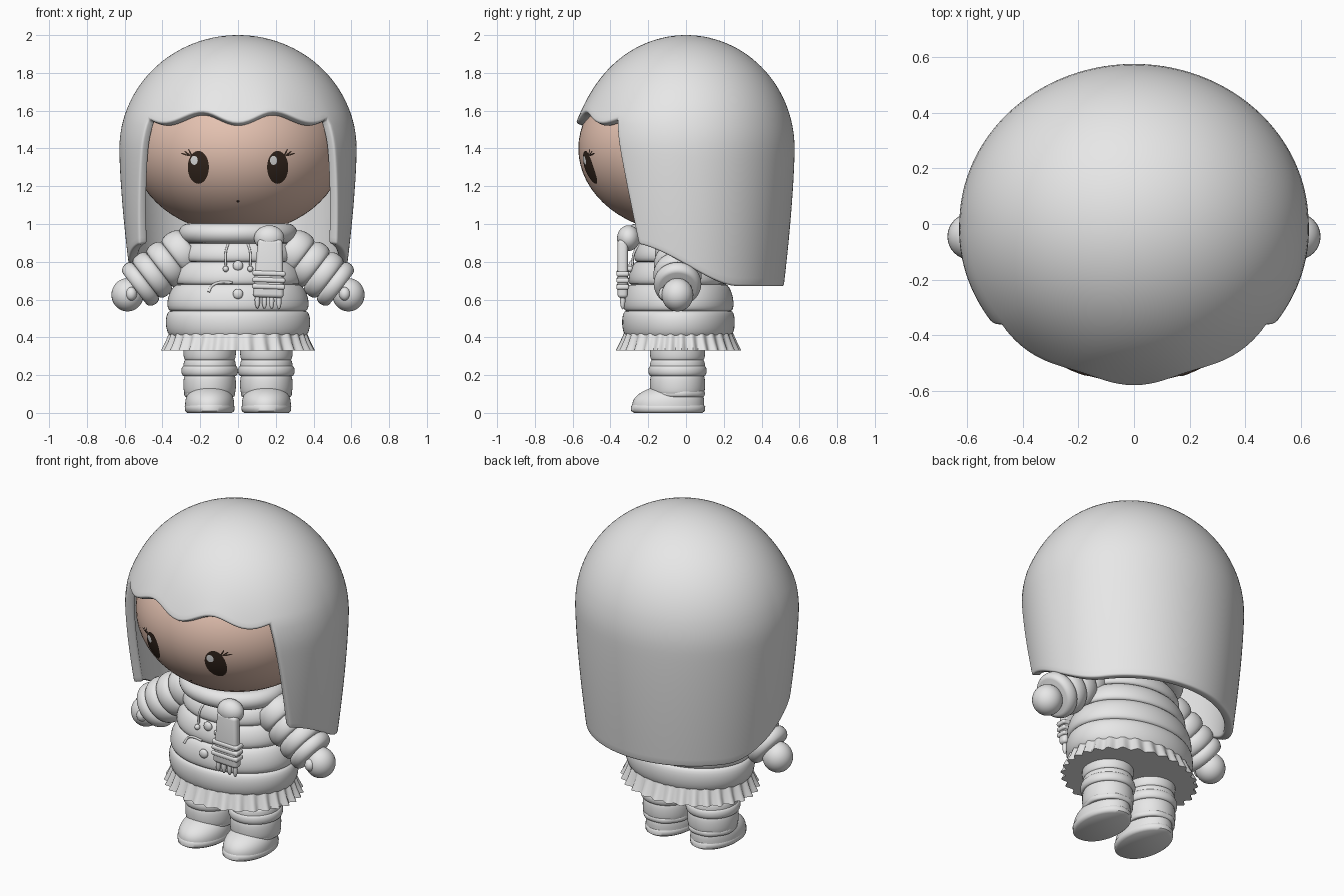
import bpy, bmesh
from math import sin, cos, pi, sqrt, radians, acos
from mathutils import Vector, Matrix

cube = bpy.data.objects.get("Cube")
if cube:
    bpy.data.objects.remove(cube, do_unlink=True)


def material(name, colour):
    m = bpy.data.materials.new(name)
    m.use_nodes = True
    m.diffuse_color = (*colour, 1)
    m.node_tree.nodes["Principled BSDF"].inputs["Base Color"].default_value = (*colour, 1)
    return m


GREY = material("soft_grey", (0.8, 0.8, 0.8))
SKIN = material("skin", (0.78, 0.54, 0.44))
DARK = material("dark_brown", (0.035, 0.02, 0.013))


def finish(name, bm, mat=GREY, angle=40):
    bmesh.ops.recalc_face_normals(bm, faces=bm.faces)
    me = bpy.data.meshes.new(name)
    bm.to_mesh(me)
    bm.free()
    me.materials.append(mat)
    ob = bpy.data.objects.new(name, me)
    bpy.context.collection.objects.link(ob)
    bpy.ops.object.select_all(action='DESELECT')
    ob.select_set(True)
    bpy.context.view_layer.objects.active = ob
    bpy.ops.object.shade_smooth_by_angle(angle=radians(angle))
    return ob


def loft(name, sections, n=48, wave=None, matrix=None, angle=40):
    """Closed stack of ellipses, each (cx, cy, z, rx, ry)."""
    bm = bmesh.new()
    rings = []
    for k, (cx, cy, z, rx, ry) in enumerate(sections):
        ring = []
        for i in range(n):
            a = 2 * pi * i / n
            w = 1 + (wave(a, k) if wave else 0)
            ring.append(bm.verts.new((cx + rx * w * cos(a), cy + ry * w * sin(a), z)))
        rings.append(ring)
    for lo, hi in zip(rings, rings[1:]):
        for i in range(n):
            j = (i + 1) % n
            bm.faces.new((lo[i], lo[j], hi[j], hi[i]))
    bm.faces.new(rings[0])
    bm.faces.new(rings[-1])
    if matrix:
        bm.transform(matrix)
    return finish(name, bm, angle=angle)


def puffs(stops, bulge, ratio, cx=0, cy=0, steps=10):
    """Sections for padded tubes; stops are (z, seam radius)."""
    out = []
    for (z0, r0), (z1, r1) in zip(stops, stops[1:]):
        for i in range(steps + 1):
            t = (1 - cos(pi * i / steps)) / 2
            r = r0 + (r1 - r0) * t + bulge * sqrt(max(0, 1 - (2 * t - 1) ** 2))
            out.append((cx, cy, z0 + (z1 - z0) * t, r, r * ratio))
    return out


def ball(name, loc, size, mat=GREY, seg=32):
    bm = bmesh.new()
    bmesh.ops.create_uvsphere(bm, u_segments=seg, v_segments=seg // 2, radius=1)
    bm.transform(Matrix.Translation(loc) @ Matrix.Diagonal((*size, 1)))
    return finish(name, bm, mat)


def tube(name, points, radius):
    cu = bpy.data.curves.new(name, 'CURVE')
    cu.dimensions = '3D'
    cu.bevel_depth = radius
    cu.bevel_resolution = 3
    cu.use_fill_caps = True
    sp = cu.splines.new('BEZIER')
    sp.bezier_points.add(len(points) - 1)
    for bp, p in zip(sp.bezier_points, points):
        bp.co = p
        bp.handle_left_type = bp.handle_right_type = 'AUTO'
    ob = bpy.data.objects.new(name, cu)
    cu.materials.append(GREY)
    bpy.context.collection.objects.link(ob)


# Head
HX, HY, HZ, HC = 0.56, 0.57, 0.45, 1.4
ball("head", (0, 0, HC), (HX, HY, HZ), SKIN, 64)


def face_patch(name, cx, cz, rx, rz, lift, mat, tilt=0):
    """Thin ellipse laid on the face."""
    bm = bmesh.new()
    bmesh.ops.create_circle(bm, cap_ends=True, cap_tris=True, segments=28, radius=1)
    bmesh.ops.subdivide_edges(bm, edges=bm.edges[:], cuts=2, use_grid_fill=True)
    for v in bm.verts:
        a, b = v.co.x * rx, v.co.y * rz
        x = cx + a * cos(tilt) - b * sin(tilt)
        z = cz + a * sin(tilt) + b * cos(tilt)
        d = 1 - (x / HX) ** 2 - ((z - HC) / HZ) ** 2
        v.co = (x, -HY * sqrt(d) - lift, z)
    finish(name, bm, mat)


for side, s in (("right", -1), ("left", 1)):
    face_patch(side + "_eye", s * 0.21, 1.3, 0.056, 0.087, 0.004, DARK)
    face_patch(side + "_eye_shine", s * 0.21 - 0.022, 1.337, 0.019, 0.024, 0.007, GREY)
    for i in range(3):
        face_patch(f"{side}_lash_{i}", s * (0.252 + 0.014 * i), 1.376 - 0.004 * i,
                   0.024, 0.004, 0.005, DARK, s * (1.1 - 0.4 * i))
face_patch("mouth", 0, 1.12, 0.008, 0.006, 0.004, DARK)

# Hair: dome with scalloped fringe, and a long curtain round sides and back
N, START = 144, 50


def hair_point(th, z, flare=1.0):
    if z > 1.4:
        s = sqrt(max(0, 1 - ((z - 1.4) / 0.6) ** 2))
    else:
        s = 1 - 0.1 * ((1.4 - z) / 0.73) ** 1.5
    return Vector((0.627 * s * sin(th) * flare, -0.575 * s * cos(th) * flare, z))


bm = bmesh.new()
columns = []
for i in range(N):
    deg = -180 + 360 * i / N
    th = radians(deg)
    front = abs(deg) < START + 0.1
    x = 0.6 * sin(th)
    edge = 1.565 - 0.03 * cos(2 * pi * x / 0.38) if front else 1.56
    end = acos((edge - 1.4) / 0.6)
    col = []
    for k in range(25):
        t = k / 24
        mask = max(0, cos(th)) if abs(deg) < 90 else 0
        col.append(bm.verts.new(hair_point(th, 1.4 + 0.6 * cos(end * t), 1 + 0.04 * mask * t ** 6)))
    if abs(deg) > START - 0.1:
        sign = 1 if deg > 0 else -1

        def warp(z):
            f = (1.56 - z) / 0.65
            return sign * radians(180 - (180 - abs(deg)) * (1 - 0.092 * f))
        y = -0.53 * cos(warp(0.85))
        t = min(1, max(0, (y + 0.3) / 0.58))
        low = 0.9 - 0.23 * t * t * (3 - 2 * t)
        for k in range(1, 21):
            z = edge + (low - edge) * k / 20
            col.append(bm.verts.new(hair_point(warp(z), z, 1 + 0.04 * mask * (1 - k / 20))))
    columns.append(col)
for i in range(N):
    a, b = columns[i], columns[(i + 1) % N]
    for k in range(min(len(a), len(b)) - 1):
        bm.faces.new((a[k], a[k + 1], b[k + 1], b[k]))
bmesh.ops.remove_doubles(bm, verts=bm.verts, dist=0.0005)
hair = finish("hair", bm, angle=70)
if max(hair.data.polygons, key=lambda p: p.center.z).normal.z < 0:
    hair.data.flip_normals()
mod = hair.modifiers.new("thickness", 'SOLIDIFY')
mod.thickness, mod.offset = 0.05, -1
mod = hair.modifiers.new("soft_edge", 'BEVEL')
mod.width, mod.segments, mod.angle_limit = 0.012, 3, radians(50)

# Padded coat
CY, RATIO = -0.04, 0.78
coat = [(0.4, 0.345), (0.54, 0.355), (0.68, 0.32), (0.8, 0.28), (0.9, 0.25), (0.96, 0.22)]
loft("coat", puffs(coat, 0.032, RATIO, cy=CY), 64)


def coat_front(x, z):
    for (z0, r0), (z1, r1) in zip(coat, coat[1:]):
        if z0 <= z <= z1:
            t = (z - z0) / (z1 - z0)
            r = r0 + (r1 - r0) * t + 0.032 * sqrt(max(0, 1 - (2 * t - 1) ** 2))
            return CY - r * RATIO * sqrt(1 - (x / r) ** 2)


# Ruffled skirt
skirt = [(0, CY, 0.33, 0.395, 0.322), (0, CY, 0.37, 0.378, 0.305), (0, CY, 0.42, 0.362, 0.287)]
loft("skirt", skirt, 240, lambda a, k: (0.035, 0.026, 0.012)[k] * sin(30 * a + 0.8 * sin(3 * a)))

# Scarf: collar, knot, tail with bands and tassels
collar = []
for i in range(17):
    a = pi * i / 16
    r = 0.262 + 0.052 * sin(a)
    collar.append((0, CY, 0.95 - 0.052 * cos(a), r, r - 0.04))
loft("scarf_collar", collar, 64)
ball("scarf_knot", (0.165, -0.305, 0.925), (0.08, 0.06, 0.068))
TILT = Matrix.Translation((0.17, -0.335, 0.9)) @ Matrix.Rotation(radians(2), 4, 'Y')


def slab(name, z0, z1, w0, w1, depth, bevel):
    bm = bmesh.new()
    bmesh.ops.create_cube(bm, size=1)
    for v in bm.verts:
        top = v.co.z > 0
        v.co = (v.co.x * (w1 if top else w0), v.co.y * depth, z1 if top else z0)
    bmesh.ops.bevel(bm, geom=bm.edges[:], offset=bevel, segments=4, profile=0.5, affect='EDGES')
    bm.transform(TILT)
    finish(name, bm)


slab("scarf_tail", -0.29, 0.02, 0.165, 0.13, 0.055, 0.02)
for i in range(3):
    slab(f"scarf_band_{i}", -0.245 + 0.035 * i, -0.218 + 0.035 * i, 0.176, 0.174, 0.068, 0.011)
for i in range(4):
    ball(f"scarf_tassel_{i}", TILT @ Vector((-0.057 + 0.038 * i, 0, -0.305)), (0.014, 0.014, 0.045), seg=16)

# Buttons, drawstrings and pocket seam
for i, z in enumerate((0.78, 0.63)):
    ball(f"button_{i}", (0, coat_front(0, z) - 0.006, z), (0.027, 0.016, 0.027), seg=20)
for side, s in (("right", -1), ("left", 1)):
    x = s * 0.065
    path = [(px, coat_front(px, z) - 0.008, z) for px, z in ((s * 0.05, 0.9), (x, 0.85), (x, 0.78))]
    tube(side + "_drawstring", path, 0.006)
    ball(side + "_string_bead", (x, coat_front(x, 0.765) - 0.012, 0.762), (0.016,) * 3, seg=16)
seam = [(x, coat_front(x, z) - 0.002, z) for x, z in ((-0.155, 0.64), (-0.14, 0.67), (-0.1, 0.69), (-0.03, 0.69))]
tube("pocket_seam", seam, 0.007)

for side, s in (("right", -1), ("left", 1)):
    # Padded sleeve, mitten and thumb
    shoulder, wrist = Vector((s * 0.25, -0.045, 0.885)), Vector((s * 0.548, -0.045, 0.658))
    axis = wrist - shoulder
    place = Matrix.Translation(shoulder) @ axis.to_track_quat('Z', 'Y').to_matrix().to_4x4()
    d = axis.length
    stops = [(0, 0.09), (d * 0.3, 0.098), (d * 0.56, 0.102), (d * 0.8, 0.104), (d, 0.098)]
    loft(side + "_sleeve", puffs(stops, 0.025, 1.05), 40, matrix=place)
    ball(side + "_mitten", (s * 0.585, -0.045, 0.625), (0.085, 0.084, 0.088))
    ball(side + "_thumb", (s * 0.565, -0.115, 0.63), (0.03, 0.03, 0.036), seg=20)

    # Leg, cuff and boot
    x, y = s * 0.15, -0.045
    loft(side + "_leg", puffs([(0.1, 0.13), (0.2, 0.13), (0.28, 0.13), (0.37, 0.13)], 0.009, 1.05, x, y))
    loft(side + "_boot_cuff", puffs([(0.195, 0.136), (0.25, 0.136)], 0.014, 1.03, x, y))
    loft(side + "_boot_lip", puffs([(0.085, 0.125), (0.12, 0.125)], 0.01, 1.05, x, y + 0.005), 80,
         lambda a, k: 0.012 * sin(7 * a))
    loft(side + "_sole", [(x, -0.095, 0, 0.118, 0.18), (x, -0.095, 0.01, 0.13, 0.195),
                          (x, -0.095, 0.033, 0.132, 0.197), (x, -0.095, 0.042, 0.126, 0.19)], angle=50)
    boot = []
    for i in range(13):
        t = i / 12
        f = sqrt(1 - (0.97 * t) ** 2.6)
        boot.append((x, -0.095 + 0.045 * t ** 2, 0.035 + 0.115 * t, 0.13 * f, 0.19 * f))
    loft(side + "_boot", boot)
